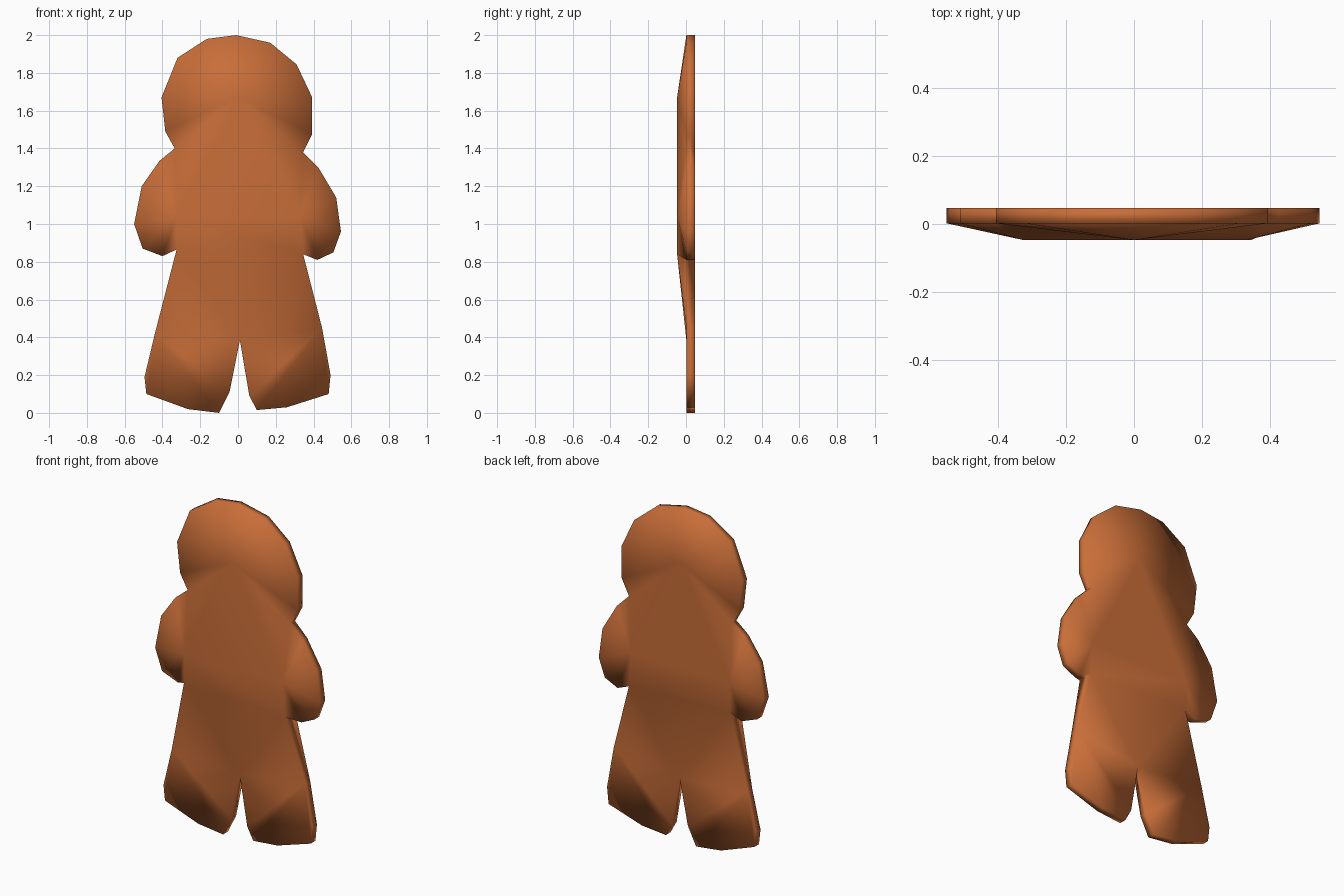
import bpy, bmesh

if "Cube" in bpy.data.objects:
    bpy.data.objects.remove(bpy.data.objects["Cube"])

FRONT, RIM, BACK = -0.047, 0.002, 0.047

# Outline in x, z, clockwise from the top of the head
outline = [
    (-.01, 2.0), (.17, 1.96), (.31, 1.845), (.393, 1.67), (.393, 1.475),     # head, right
    (.345, 1.38), (.425, 1.30), (.52, 1.14), (.545, .96), (.505, .85),       # arm, right
    (.42, .81), (.345, .84),
    (.445, .45), (.49, .20), (.48, .10), (.26, .03), (.10, .015), (.06, .09),  # leg, right
    (.01, .385), (-.045, .11), (-.10, 0), (-.265, .02), (-.485, .10),        # leg, left
    (-.495, .19), (-.44, .42),
    (-.325, .865), (-.40, .83), (-.505, .87), (-.55, 1.0), (-.51, 1.20),     # arm, left
    (-.415, 1.335), (-.335, 1.40),
    (-.385, 1.49), (-.405, 1.67), (-.32, 1.88), (-.165, 1.98),               # head, left
]
N = len(outline)
NECK_R, PIT_R, HIP_R, CROTCH, HIP_L, PIT_L, NECK_L = 5, 11, 12, 18, 24, 25, 31
HEAD, SIDE_R, SIDE_L = N, N + 1, N + 2
points = outline + [(0, 1.67), (.33, 1.04), (-.325, 1.04)]
raised = {PIT_R, PIT_L, HEAD, SIDE_R, SIDE_L}


def fan(center, ring):
    """Triangles from one point to each edge of a chain."""
    return [(center, a, b) for a, b in zip(ring, ring[1:])]


tris = fan(HEAD, list(range(NECK_L, N)) + list(range(0, NECK_R + 1)))    # face
tris += [(HEAD, NECK_R, SIDE_R), (HEAD, SIDE_R, SIDE_L), (HEAD, SIDE_L, NECK_L)]
tris += fan(SIDE_R, range(NECK_R, PIT_R + 1))                            # arms
tris += fan(SIDE_L, range(PIT_L, NECK_L + 1))
tris += [(SIDE_L, SIDE_R, PIT_R), (SIDE_L, PIT_R, PIT_L)]                # belly
tris += [(PIT_L, PIT_R, CROTCH), (PIT_R, HIP_R, CROTCH), (PIT_L, CROTCH, HIP_L)]
tris += fan(HIP_R, range(HIP_R + 1, CROTCH + 1))                         # legs
tris += fan(HIP_L, range(CROTCH, HIP_L))

# Domed front, flat back and the edge wall between them
bm = bmesh.new()
front = [bm.verts.new((x, FRONT if i in raised else RIM, z)) for i, (x, z) in enumerate(points)]
back = [bm.verts.new((x, BACK, z)) for x, z in points]
for a, b, c in tris:
    bm.faces.new((front[a], front[b], front[c]))
    bm.faces.new((back[c], back[b], back[a]))
for i in range(N):
    j = (i + 1) % N
    bm.faces.new((front[i], back[i], back[j], front[j]))
bmesh.ops.recalc_face_normals(bm, faces=bm.faces)
for f in bm.faces:
    f.smooth = True

mesh = bpy.data.meshes.new("cookie_body")
bm.to_mesh(mesh)
bm.free()
mat = bpy.data.materials.new("baked_brown")
mat.diffuse_color = (0.58, 0.155, 0.04, 1)
mat.use_nodes = True
mat.node_tree.nodes["Principled BSDF"].inputs["Base Color"].default_value = mat.diffuse_color
mesh.materials.append(mat)
body = bpy.data.objects.new("cookie_body", mesh)
bpy.context.collection.objects.link(body)
